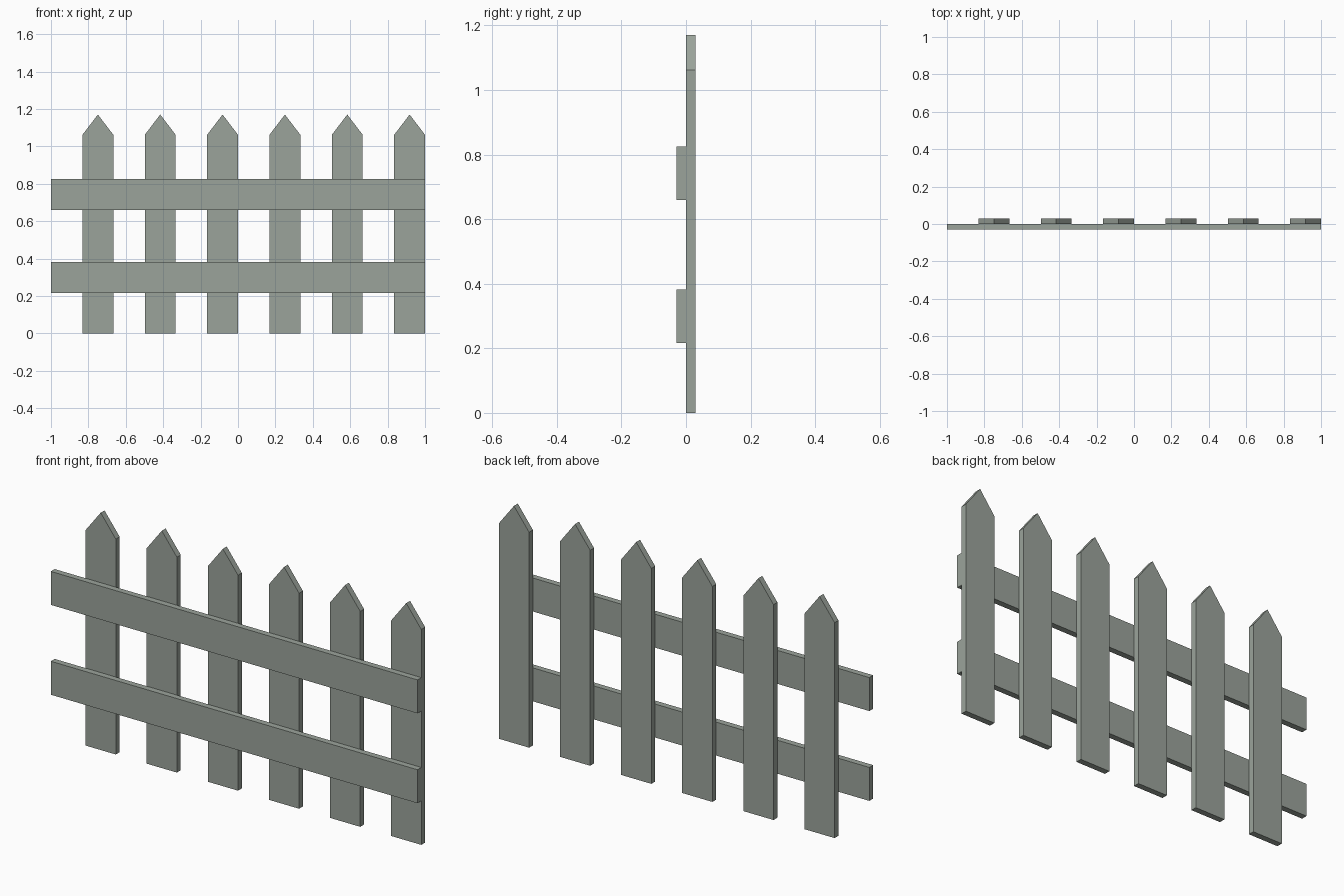
import bpy
import bmesh

if "Cube" in bpy.data.objects:
    bpy.data.objects.remove(bpy.data.objects["Cube"])

# One weathered grey-green paint for the whole fence
paint = bpy.data.materials.new("weathered grey green")
paint.diffuse_color = (0.33, 0.37, 0.33, 1.0)
paint.use_nodes = True
paint.node_tree.nodes["Principled BSDF"].inputs["Base Color"].default_value = paint.diffuse_color


def board(name, outline, y0, y1):
    """Extrude an (x, z) outline from y0 to y1."""
    bm = bmesh.new()
    face = bm.faces.new([bm.verts.new((x, y0, z)) for x, z in outline])
    result = bmesh.ops.extrude_face_region(bm, geom=[face])
    moved = [v for v in result["geom"] if isinstance(v, bmesh.types.BMVert)]
    bmesh.ops.translate(bm, verts=moved, vec=(0, y1 - y0, 0))
    bmesh.ops.recalc_face_normals(bm, faces=bm.faces)
    mesh = bpy.data.meshes.new(name)
    bm.to_mesh(mesh)
    bm.free()
    mesh.materials.append(paint)
    obj = bpy.data.objects.new(name, mesh)
    bpy.context.collection.objects.link(obj)
    return obj


THICK = 0.03
WIDTH = 0.165
SHOULDER, PEAK = 1.062, 1.17

# Six pointed pickets, the last one flush with the right end of the rails
for i in range(6):
    right = 1.0 - (5 - i) / 3
    left = right - WIDTH
    board(f"picket_{i + 1}",
          [(left, 0), (right, 0), (right, SHOULDER),
           ((left + right) / 2, PEAK), (left, SHOULDER)],
          0, THICK)

# Two horizontal rails across the front
for name, low in (("lower_rail", 0.217), ("upper_rail", 0.66)):
    high = low + WIDTH
    board(name, [(-1, low), (1, low), (1, high), (-1, high)], -THICK, 0)
